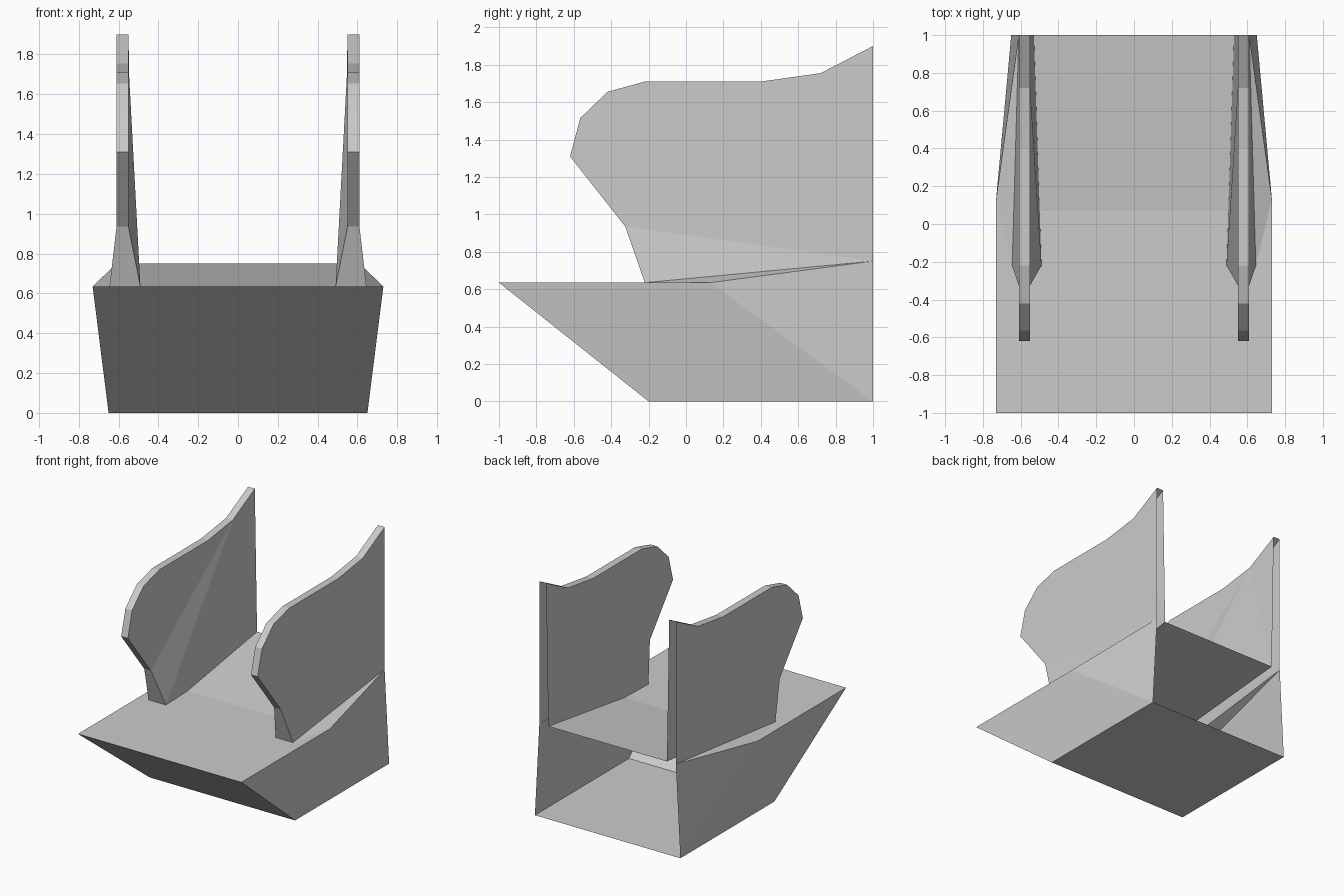
import bpy
import bmesh
from mathutils import Vector

cube = bpy.data.objects.get("Cube")
if cube:
    bpy.data.objects.remove(cube, do_unlink=True)

grey = bpy.data.materials.new("plain grey")
grey.use_nodes = True
colour = (0.6, 0.6, 0.6, 1)
grey.diffuse_color = colour
grey.node_tree.nodes["Principled BSDF"].inputs["Base Color"].default_value = colour


def mirrored_shell(name, panels):
    """Build the left half from (outward direction, corners) panels, mirrored across x."""
    bm = bmesh.new()
    for outward, corners in panels:
        face = bm.faces.new([bm.verts.new(c) for c in corners])
        face.normal_update()
        if face.normal.dot(Vector(outward)) < 0:
            face.normal_flip()
    bmesh.ops.remove_doubles(bm, verts=bm.verts[:], dist=0.0005)
    mesh = bpy.data.meshes.new(name)
    bm.to_mesh(mesh)
    bm.free()
    mesh.materials.append(grey)
    obj = bpy.data.objects.new(name, mesh)
    bpy.context.collection.objects.link(obj)
    mirror = obj.modifiers.new("mirror", 'MIRROR')
    mirror.use_clip = True
    return obj


UP, DOWN, FRONT = (0, 0, 1), (0, 0, -1), (0, -1, 0)
LEFT, RIGHT = (1, 0, 0), (-1, 0, 0)
DECK, REAR = 0.635, 0.75   # deck height at the front and at the back edge


def centre(p):
    return (0, p[1], p[2])


# Shared corners
floor_front, floor_back = (0.65, -0.2, 0), (0.65, 1, 0)
nose, shoulder = (0.73, -1, DECK), (0.73, 0.13, DECK)
foot_in, foot_out = (0.49, -0.22, DECK), (0.645, -0.22, DECK)
bend_in = (0.50, 0.07, DECK)
rear_in, rear_out = (0.53, 1, REAR), (0.61, 1, REAR)

# Hull: floor, sloping front and sides, open at the back
mirrored_shell("hull", [
    (DOWN, [floor_front, floor_back, centre(floor_back), centre(floor_front)]),
    (FRONT, [nose, floor_front, centre(floor_front), centre(nose)]),
    (LEFT, [nose, floor_front, floor_back, shoulder]),
    (LEFT, [shoulder, floor_back, rear_out]),
])

# Deck: flat front, rising back, with open slots below the fins
mirrored_shell("deck", [
    (UP, [centre(nose), nose, shoulder, foot_out, foot_in, bend_in, centre(bend_in)]),
    (UP, [centre(bend_in), bend_in, rear_in, centre(rear_in)]),
    (UP, [shoulder, rear_out, foot_out]),
])

# Fins: thin hollow uprights with a flared foot, open at the back
outline = [(1, 1.9), (0.72, 1.755), (0.4, 1.71), (-0.22, 1.71), (-0.42, 1.655),
           (-0.565, 1.515), (-0.62, 1.31), (-0.325, 0.935)]
inner = [(0.55, y, z) for y, z in outline]
outer = [(0.61, y, z) for y, z in outline]
fin = [
    (LEFT, outer + [rear_out]),
    (LEFT, [outer[-1], foot_out, rear_out]),
    (RIGHT, inner[1:]),
    (RIGHT, [inner[1], inner[-1], foot_in]),
    (RIGHT, [inner[1], foot_in, rear_in]),
    (RIGHT, [inner[0], inner[1], rear_in]),
    (RIGHT, [foot_in, bend_in, rear_in]),
    (FRONT, [inner[-1], outer[-1], foot_out, foot_in]),
]
# Rim strip around the fin outline
for i in range(len(outline) - 1):
    (y0, z0), (y1, z1) = outline[i], outline[i + 1]
    fin.append(((0, z1 - z0, y0 - y1), [inner[i], outer[i], outer[i + 1], inner[i + 1]]))
mirrored_shell("fins", fin)
